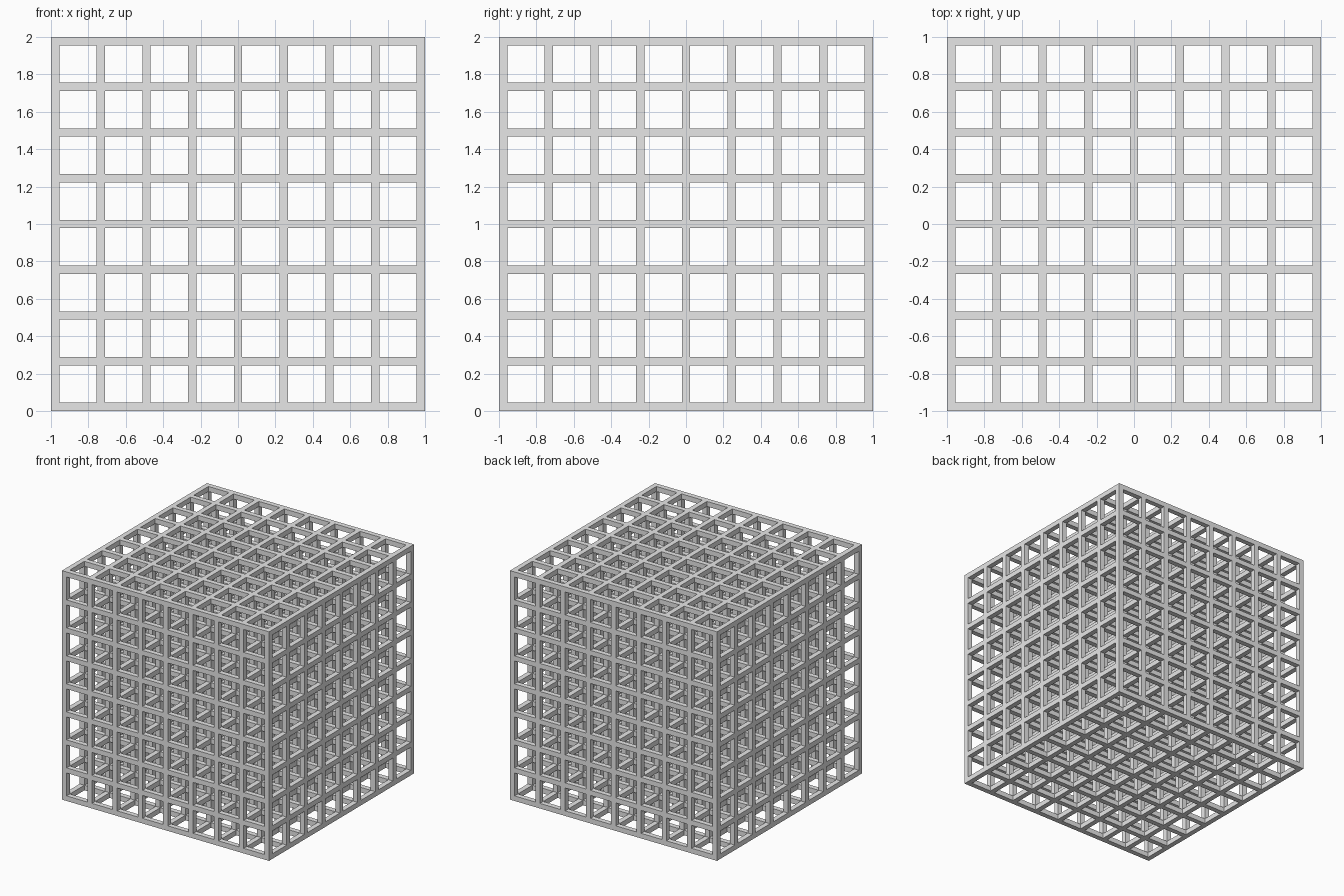
import bpy
import bmesh
from itertools import product

CELLS = 8
SIZE = 2.0
BAR = SIZE / 45                      # bar thickness
PITCH = (SIZE - BAR) / CELLS         # spacing between bars
SLOTS = 2 * CELLS + 1                # alternating bar and gap slots per axis

if "Cube" in bpy.data.objects:
    bpy.data.objects.remove(bpy.data.objects["Cube"], do_unlink=True)

# Plain grey material
grey = bpy.data.materials.new("light_grey")
grey.use_nodes = True
colour = (0.8, 0.8, 0.8, 1.0)
grey.diffuse_color = colour
for node in grey.node_tree.nodes:
    if node.type == 'BSDF_PRINCIPLED':
        node.inputs["Base Color"].default_value = colour


def edge_position(i):
    """Position of slot boundary i along one axis, starting at zero."""
    return (i // 2) * PITCH + (i % 2) * BAR


def is_solid(slot):
    """Joints lie in bar slots on all axes, struts on exactly two."""
    inside = all(0 <= s < SLOTS for s in slot)
    return inside and sum(s % 2 for s in slot) <= 1


bm = bmesh.new()
verts = {}


def corner(key):
    if key not in verts:
        x, y, z = map(edge_position, key)
        verts[key] = bm.verts.new((x - SIZE / 2, y - SIZE / 2, z))
    return verts[key]


# Joints and struts share one skin: only faces next to empty space are made
for slot in product(range(SLOTS), repeat=3):
    if not is_solid(slot):
        continue
    for axis, side in product(range(3), (0, 1)):
        neighbour = list(slot)
        neighbour[axis] += 1 if side else -1
        if is_solid(neighbour):
            continue
        u, v = (axis + 1) % 3, (axis + 2) % 3
        loop = []
        for du, dv in ((0, 0), (1, 0), (1, 1), (0, 1)):
            key = list(slot)
            key[axis] += side
            key[u] += du
            key[v] += dv
            loop.append(corner(tuple(key)))
        bm.faces.new(loop if side else loop[::-1])

mesh = bpy.data.meshes.new("lattice_cube")
bm.to_mesh(mesh)
bm.free()
mesh.materials.append(grey)
lattice = bpy.data.objects.new("lattice_cube", mesh)
bpy.context.collection.objects.link(lattice)
